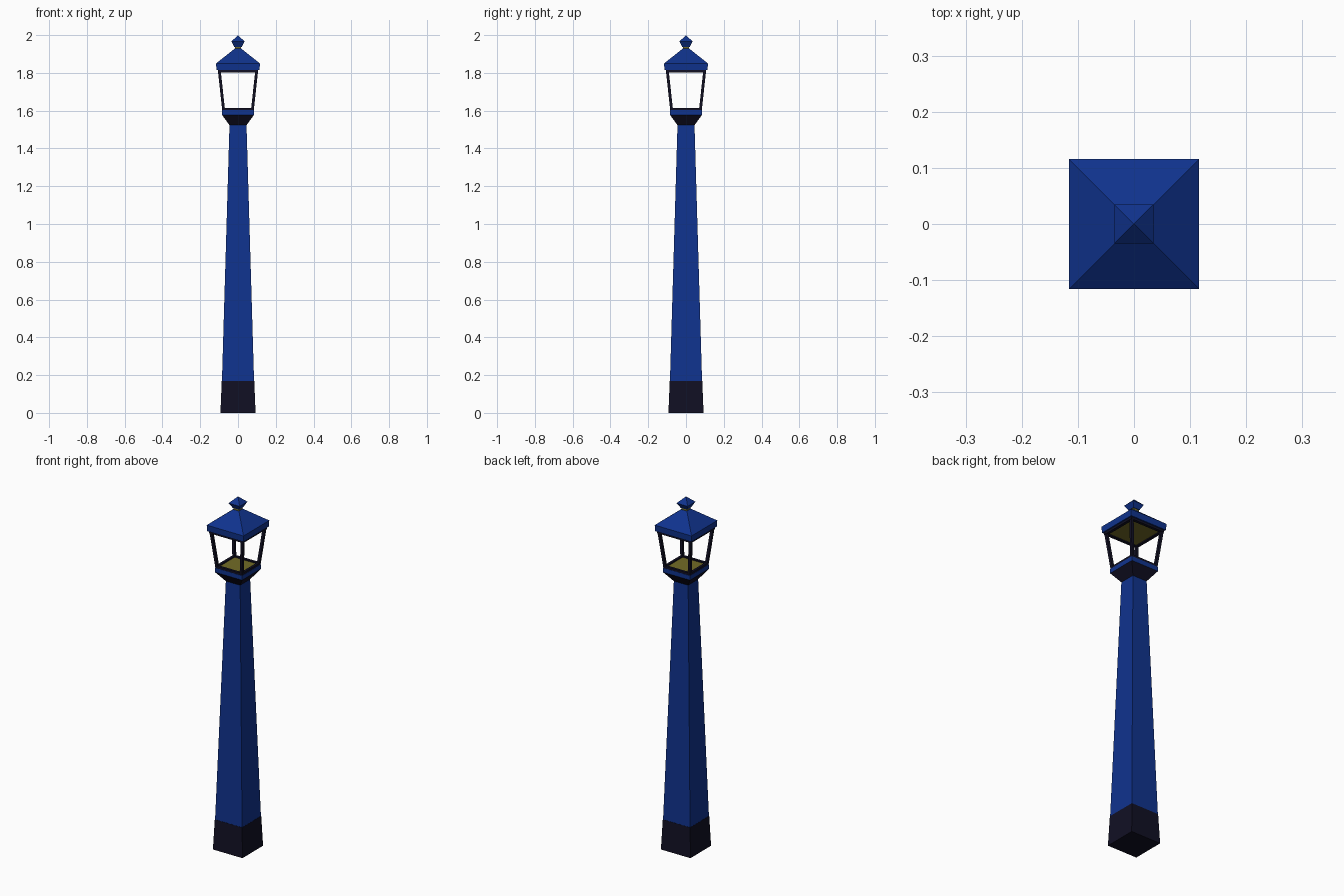
import bpy, bmesh

if "Cube" in bpy.data.objects:
    bpy.data.objects.remove(bpy.data.objects["Cube"])


def material(name, colour):
    m = bpy.data.materials.new(name)
    m.diffuse_color = (*colour, 1.0)
    m.use_nodes = True
    m.node_tree.nodes["Principled BSDF"].inputs["Base Color"].default_value = m.diffuse_color
    return m


BLUE = material("deep_blue", (0.005, 0.033, 0.270))
DARK = material("near_black", (0.0055, 0.005, 0.017))
OLIVE = material("dull_brass", (0.17, 0.15, 0.02))

CORNERS = [(-1, -1), (1, -1), (1, 1), (-1, 1)]


def make_object(name, bm, mat):
    bmesh.ops.recalc_face_normals(bm, faces=bm.faces)
    mesh = bpy.data.meshes.new(name)
    bm.to_mesh(mesh)
    bm.free()
    mesh.materials.append(mat)
    obj = bpy.data.objects.new(name, mesh)
    bpy.context.collection.objects.link(obj)
    return obj


def square_ring(bm, half, z, cx=0.0, cy=0.0):
    return [bm.verts.new((cx + sx * half, cy + sy * half, z)) for sx, sy in CORNERS]


def bridge(bm, lower, upper):
    for i in range(4):
        j = (i + 1) % 4
        bm.faces.new((lower[i], lower[j], upper[j], upper[i]))


def square_loft(name, sections, mat):
    """Stack of square sections (half width, height); a zero width makes a point."""
    bm = bmesh.new()
    rings = [square_ring(bm, h, z) for h, z in sections]
    for lower, upper in zip(rings, rings[1:]):
        bridge(bm, lower, upper)
    bm.faces.new(rings[0])
    bm.faces.new(rings[-1])
    bmesh.ops.remove_doubles(bm, verts=bm.verts, dist=1e-5)
    return make_object(name, bm, mat)


def square_frame(name, outer, inner, z0, z1, mat):
    """Hollow square rail."""
    bm = bmesh.new()
    loops = [square_ring(bm, h, z)
             for h, z in ((outer, z0), (outer, z1), (inner, z1), (inner, z0))]
    for i in range(4):
        bridge(bm, loops[i], loops[(i + 1) % 4])
    return make_object(name, bm, mat)


# Tapered column on a dark foot
square_loft("foot", [(0.093, 0.0), (0.086, 0.17)], DARK)
square_loft("column", [(0.085, 0.17), (0.045, 1.525)], BLUE)

# Flared collar and lantern tray
square_loft("collar", [(0.045, 1.523), (0.085, 1.578)], DARK)
square_loft("tray_band", [(0.085, 1.578), (0.085, 1.603)], BLUE)
square_loft("lantern_floor", [(0.072, 1.603), (0.072, 1.608)], OLIVE)

# Open lantern cage
square_frame("lower_rail", 0.084, 0.070, 1.603, 1.615, DARK)
square_frame("upper_rail", 0.107, 0.091, 1.803, 1.815, DARK)
POST = 0.0075
for n, (sx, sy) in enumerate(CORNERS):
    bm = bmesh.new()
    low, high = 0.084 - POST, 0.1065 - POST
    a = square_ring(bm, POST, 1.605, sx * low, sy * low)
    b = square_ring(bm, POST, 1.813, sx * high, sy * high)
    bridge(bm, a, b)
    bm.faces.new(a)
    bm.faces.new(b)
    make_object(f"corner_post_{n + 1}", bm, DARK)

# Ceiling, roof and finial
square_loft("lantern_ceiling", [(0.093, 1.809), (0.093, 1.815)], OLIVE)
square_loft("roof", [(0.114, 1.815), (0.116, 1.85), (0.018, 1.928)], BLUE)
square_loft("finial_neck", [(0.017, 1.926), (0.017, 1.942)], OLIVE)
square_loft("finial", [(0.02, 1.938), (0.035, 1.966), (0.0, 2.0)], BLUE)
